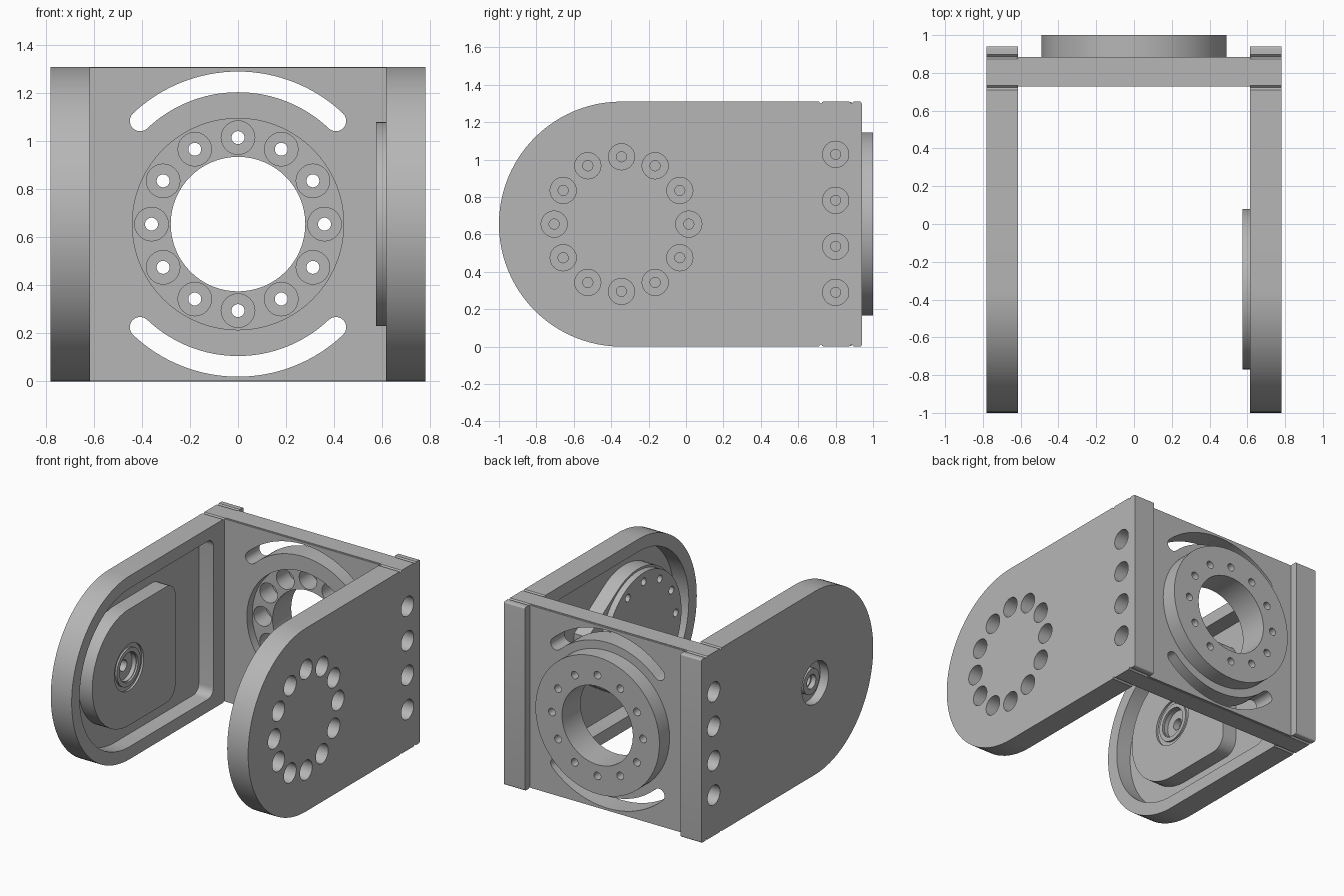
import bpy, bmesh, math

if "Cube" in bpy.data.objects:
    bpy.data.objects.remove(bpy.data.objects["Cube"], do_unlink=True)

grey = bpy.data.materials.new("machined_grey")
grey.use_nodes = True
grey.diffuse_color = (0.47, 0.47, 0.47, 1)
grey.node_tree.nodes["Principled BSDF"].inputs["Base Color"].default_value = (0.47, 0.47, 0.47, 1)

CY, CZ = -0.345, 0.655          # pivot centre
WIDE, INNER, FLOOR = 0.78, 0.615, 0.73   # arm outer face, inner face, pocket floor
PITCH = 0.36                    # bolt circle radius


def arc(u, v, r, a0, a1, n=32):
    angles = [math.radians(a0 + (a1 - a0) * i / n) for i in range(n + 1)]
    return [(u + r * math.cos(a), v + r * math.sin(a)) for a in angles]


def circle(u, v, r, n=32):
    return arc(u, v, r, 0, 360, n)[:-1]


def tongue(r, back, corner):
    """Half round front, square back with rounded corners."""
    return (arc(CY, CZ, r, 90, 270, 48)
            + arc(back - corner, CZ - r + corner, corner, -90, 0, 6)
            + arc(back - corner, CZ + r - corner, corner, 0, 90, 6))


def rect(u0, u1, v0, v1):
    return [(u0, v0), (u1, v0), (u1, v1), (u0, v1)]


def bolt_circle(u, v, r, count=12):
    return [circle(u + PITCH * math.cos(i * math.tau / count),
                   v + PITCH * math.sin(i * math.tau / count), r, 24) for i in range(count)]


def solid(name, outlines, axis, lo, hi):
    """Extrude closed outlines along x or y."""
    bm = bmesh.new()
    for outline in outlines:
        verts = [bm.verts.new((lo, u, v) if axis == "x" else (u, lo, v)) for u, v in outline]
        face = bm.faces.new(verts)
        new = bmesh.ops.extrude_face_region(bm, geom=[face])["geom"]
        step = (hi - lo, 0, 0) if axis == "x" else (0, hi - lo, 0)
        bmesh.ops.translate(bm, vec=step, verts=[g for g in new if isinstance(g, bmesh.types.BMVert)])
    bmesh.ops.recalc_face_normals(bm, faces=bm.faces)
    mesh = bpy.data.meshes.new(name)
    bm.to_mesh(mesh)
    bm.free()
    mesh.materials.append(grey)
    obj = bpy.data.objects.new(name, mesh)
    bpy.context.collection.objects.link(obj)
    return obj


def cut(targets, outlines, axis, lo, hi):
    """Subtract extruded outlines from each target."""
    cutter = solid("cutter", outlines, axis, lo, hi)
    cutter.hide_render = True
    for obj in targets:
        mod = obj.modifiers.new("cut", "BOOLEAN")
        mod.operation = "DIFFERENCE"
        mod.solver = "EXACT"
        mod.object = cutter
        bpy.context.view_layer.update()
        graph = bpy.context.evaluated_depsgraph_get()
        mesh = bpy.data.meshes.new_from_object(obj.evaluated_get(graph))
        obj.modifiers.clear()
        obj.data = mesh
    bpy.data.objects.remove(cutter, do_unlink=True)


def bevel(obj, width):
    mod = obj.modifiers.new("bevel", "BEVEL")
    mod.width = width
    mod.segments = 2
    mod.limit_method = "ANGLE"
    mod.angle_limit = math.radians(50)


# Side arms with inner pockets, edge grooves and side bolt holes
arms = {}
for side, s in (("left", 1), ("right", -1)):
    arm = solid(side + "_arm", [tongue(0.655, 0.94, 0.012)], "x", s * INNER, s * WIDE)
    cut([arm], [tongue(0.565, 0.6, 0.06)], "x", s * 0.5, s * FLOOR)
    grooves = [circle(y, z, 0.012, 4) for y in (0.722, 0.885) for z in (0, 2 * CZ)]
    cut([arm], grooves, "x", s * 0.5, s * 0.9)
    heights = [0.29 + 0.246 * i for i in range(4)]
    cut([arm], [circle(0.8, z, 0.07) for z in heights], "x", s * 0.67, s * 0.9)
    cut([arm], [circle(0.8, z, 0.027, 16) for z in heights], "x", s * 0.63, s * 0.7)
    arms[side] = arm

# Left arm: tapered pad and round drive flange with a ring of bolts
taper = arc(CY, CZ, 0.44, 58, 302, 48) + [(0.22, CZ - 0.165), (0.22, CZ + 0.165)]
left_pad = solid("left_pad", [taper], "x", 0.62, FLOOR + 0.005)
flange = solid("drive_flange", [circle(CY, CZ, 0.425, 64)], "x", 0.575, 0.625)
cut([arms["left"], left_pad], bolt_circle(CY, CZ, 0.07), "x", 0.68, 0.9)
cut([left_pad, flange], bolt_circle(CY, CZ, 0.027), "x", 0.5, 0.7)
bevel(flange, 0.008)

# Right arm: square backed pad with a stepped bearing seat
right_pad = solid("right_pad", [tongue(0.415, 0.18, 0.1)], "x", -0.62, -FLOOR - 0.005)
seat = [arms["right"], right_pad]
cut(seat, [circle(CY, CZ, 0.165, 48)], "x", -0.5, -0.635)
cut(seat, [circle(CY, CZ, 0.1)], "x", -0.5, -0.665)
cut(seat, [circle(CY, CZ, 0.15, 48)], "x", -0.9, -0.715)
cut(seat, [circle(CY, CZ, 0.04)], "x", -0.5, -0.9)
for name, r_out, lo, hi in (("inner_bearing", 0.135, -0.64, -0.622),
                            ("outer_bearing", 0.09, -0.71, -0.75)):
    ring = solid(name, [circle(CY, CZ, r_out, 48)], "x", lo, hi)
    cut([ring], [circle(CY, CZ, 0.105 if r_out > 0.1 else 0.05)], "x", -0.5, -0.9)

# Cross plate with curved slots and a mounting ring on its back
plate = solid("cross_plate", [rect(-0.62, 0.62, 0.003, 1.307)], "y", 0.728, 0.885)
ring = solid("mounting_ring", [circle(0, CZ, 0.49, 72)], "y", 0.88, 1.0)
slots = []
for a in (90, 270):
    e0, e1 = a - 43.5, a + 43.5
    r, w = 0.592, 0.043
    ends = [(r * math.cos(math.radians(e)), CZ + r * math.sin(math.radians(e))) for e in (e0, e1)]
    slots.append(arc(0, CZ, r + w, e0, e1) + arc(*ends[1], w, e1, e1 + 180, 10)[1:-1]
                 + arc(0, CZ, r - w, e1, e0) + arc(*ends[0], w, e0 + 180, e0 + 360, 10)[1:-1])
cut([plate], slots, "y", 0.6, 0.95)
cut([plate], [circle(0, CZ, 0.44, 72)], "y", 0.6, 0.79)
cut([plate, ring], [circle(0, CZ, 0.28, 64)], "y", 0.6, 1.2)
cut([plate, ring], bolt_circle(0, CZ, 0.07), "y", 0.6, 0.93)
cut([ring], bolt_circle(0, CZ, 0.027), "y", 0.9, 1.2)

# Thin seam strips along the top and bottom of the cross plate
for name, z0, z1 in (("top_seam", 1.295, 1.31), ("bottom_seam", 0.0, 0.015)):
    solid(name, [rect(-INNER, INNER, z0, z1)], "y", 0.74, 0.872)

# Smooth round walls, sharp machined edges
bpy.ops.object.select_all(action="DESELECT")
parts = [o for o in bpy.context.collection.objects if o.type == "MESH" and grey.name in o.data.materials]
for obj in parts:
    obj.select_set(True)
bpy.context.view_layer.objects.active = parts[0]
bpy.ops.object.shade_smooth_by_angle(angle=math.radians(30))
